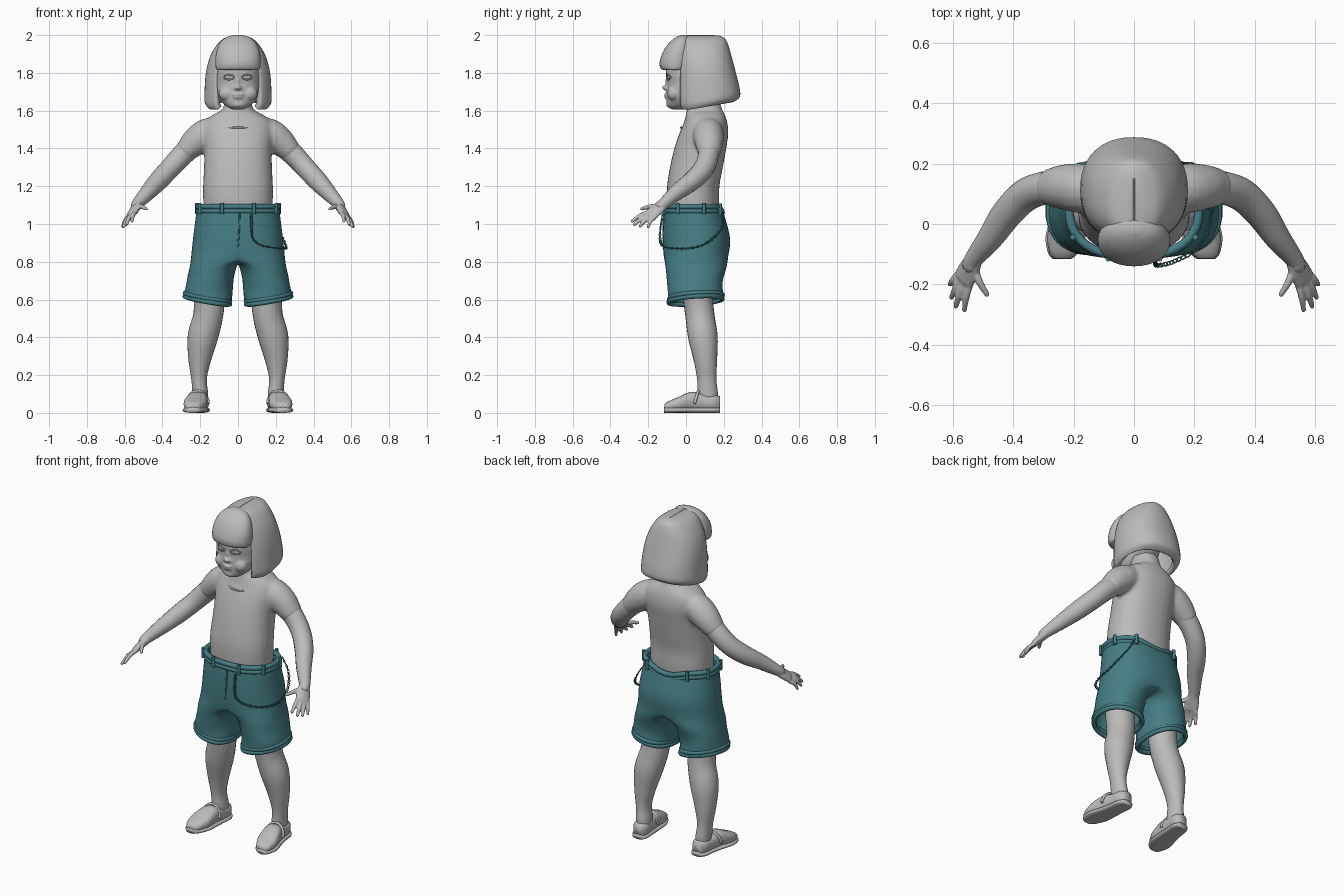
import bpy, bmesh, math
from mathutils import Vector as V

if "Cube" in bpy.data.objects:
    bpy.data.objects.remove(bpy.data.objects["Cube"])

def material(name, rgb):
    m = bpy.data.materials.new(name)
    m.diffuse_color = (*rgb, 1)
    m.use_nodes = True
    m.node_tree.nodes["Principled BSDF"].inputs["Base Color"].default_value = m.diffuse_color
    return m

GREY = material("light_grey", (0.5, 0.5, 0.5))
TEAL = material("teal", (0.06, 0.21, 0.235))
PI = math.pi

def finish(ob, mat, mirror=False, remesh=0, smooth=0):
    ob.data.materials.append(mat)
    if remesh:
        r = ob.modifiers.new("remesh", 'REMESH')
        r.mode, r.voxel_size, r.use_smooth_shade = 'VOXEL', remesh, True
        s = ob.modifiers.new("smooth", 'SMOOTH')
        s.factor, s.iterations = 0.5, smooth
    if mirror:
        ob.modifiers.new("mirror", 'MIRROR')
    return ob

def mesh(name, verts, faces):
    me = bpy.data.meshes.new(name)
    me.from_pydata([tuple(v) for v in verts], [], faces)
    bm = bmesh.new()
    bm.from_mesh(me)
    bmesh.ops.recalc_face_normals(bm, faces=bm.faces)
    bm.to_mesh(me)
    bm.free()
    me.polygons.foreach_set("use_smooth", [True] * len(me.polygons))
    ob = bpy.data.objects.new(name, me)
    bpy.context.collection.objects.link(ob)
    return ob

def spline(rows, k=4):
    """Catmull-Rom interpolation of tuples."""
    out = []
    for i in range(len(rows) - 1):
        a, b, c, d = (V(rows[min(max(j, 0), len(rows) - 1)]) for j in range(i - 1, i + 3))
        for s in range(k):
            t = s / k
            out.append(0.5 * (2 * b + (c - a) * t + (2 * a - 5 * b + 4 * c - d) * t * t
                              + (3 * b - a - 3 * c + d) * t ** 3))
    return out + [V(rows[-1])]

def power(v, e):
    return math.copysign(abs(v) ** e, v)

def loft(name, rings, caps=True):
    n = len(rings[0])
    faces = [(i * n + j, i * n + (j + 1) % n, (i + 1) * n + (j + 1) % n, (i + 1) * n + j)
             for i in range(len(rings) - 1) for j in range(n)]
    if caps:
        faces += [tuple(range(n)), tuple(range((len(rings) - 1) * n, len(rings) * n))]
    return mesh(name, [p for r in rings for p in r], faces)

def stack(name, rows, e=1.0, n=32, caps=True):
    """Horizontal sections: z, half width, front y, back y."""
    rings = []
    for z, rx, y0, y1 in spline(rows):
        rings.append([(rx * power(math.sin(2 * PI * j / n), e),
                       (y0 + y1) / 2 - (y1 - y0) / 2 * power(math.cos(2 * PI * j / n), e), z)
                      for j in range(n)])
    return loft(name, rings, caps)

def tube(name, pts, wide=(1, 0, 0), n=16, k=4):
    """Round-ended limb: x, y, z, radius along wide, other radius."""
    P = spline([tuple(p) for p in pts], k) if k > 1 else [V(p) for p in pts]
    rings = []
    for i, p in enumerate(P):
        d = (V(P[min(i + 1, len(P) - 1)][:3]) - V(P[max(i - 1, 0)][:3])).normalized()
        w = V(wide)
        w = (w - d * w.dot(d)).normalized()
        u = d.cross(w)
        ends = [(0, 1)]
        if i == 0:
            ends = [(-.98, .2), (-.8, .6), (-.45, .9), (0, 1)]
        elif i == len(P) - 1:
            ends = [(0, 1), (.45, .9), (.8, .6), (.98, .2)]
        for off, s in ends:
            c = V(p[:3]) + d * off * min(p[3], p[4])
            rings.append([c + w * p[3] * s * math.cos(2 * PI * j / n)
                          + u * p[4] * s * math.sin(2 * PI * j / n) for j in range(n)])
    return loft(name, rings)

def blob(name, loc, rad):
    bm = bmesh.new()
    bmesh.ops.create_uvsphere(bm, u_segments=20, v_segments=12, radius=1)
    verts = [V(loc) + V([v.co[i] * rad[i] for i in range(3)]) for v in bm.verts]
    faces = [tuple(v.index for v in f.verts) for f in bm.faces]
    bm.free()
    return mesh(name, verts, faces)

def wire(name, paths, r, closed=False):
    cu = bpy.data.curves.new(name, 'CURVE')
    cu.dimensions, cu.bevel_depth, cu.bevel_resolution, cu.use_fill_caps = '3D', r, 2, True
    for path in paths:
        s = cu.splines.new('POLY')
        s.points.add(len(path) - 1)
        for q, p in zip(s.points, path):
            q.co = (*p, 1)
        s.use_cyclic_u, s.use_smooth = closed, True
    ob = bpy.data.objects.new(name, cu)
    bpy.context.collection.objects.link(ob)
    return ob

def join(name, obs):
    with bpy.context.temp_override(active_object=obs[0], selected_editable_objects=obs):
        bpy.ops.object.join()
    obs[0].name = name
    return obs[0]

# Shirt with sleeves and neck, blended together
parts = [stack("trunk", [(1.0, .18, -.09, .165), (1.1, .184, -.1, .175), (1.2, .185, -.1, .177),
                         (1.3, .18, -.085, .195), (1.4, .18, -.062, .213), (1.48, .188, -.035, .224),
                         (1.54, .178, -.01, .218), (1.58, .13, .0, .205), (1.61, .08, .005, .19),
                         (1.68, .07, .01, .17)], .9)]
for s in (1, -1):
    parts.append(tube("sleeve", [(s * .1, .115, 1.505, .07, .07), (s * .17, .118, 1.475, .082, .082),
                                 (s * .225, .122, 1.435, .077, .077), (s * .262, .122, 1.4, .068, .065)],
                      (0, 1, 0)))
finish(join("shirt_and_neck", parts), GREY, remesh=.01, smooth=6)
collar = [(.115 * math.sin(a), .09 - .105 * math.cos(a) - .012 * math.cos(a / 2) ** 8,
           1.565 - .055 * math.cos(a / 2) ** 2) for a in [i * PI / 16 for i in range(32)]]
finish(wire("collar", [collar], .005, True), GREY)

# Arms and hands
finish(tube("arm", [(.2, .12, 1.45, .062, .062), (.29, .12, 1.37, .056, .058), (.36, .095, 1.295, .055, .054),
                    (.42, .035, 1.23, .052, .052), (.475, -.045, 1.17, .043, .043),
                    (.53, -.115, 1.11, .031, .031), (.54, -.135, 1.095, .03, .028)], (0, 1, 0)), GREY, True)
hand = [tube("palm", [(.53, -.12, 1.105, .03, .026), (.545, -.15, 1.08, .04, .022),
                      (.562, -.18, 1.055, .042, .018)], (.04, .03, -.03))]
for base, tip, r in (((.54, -.185, 1.067), (.562, -.285, 1.015), .0115),
                     ((.557, -.185, 1.055), (.59, -.272, .998), .012),
                     ((.572, -.178, 1.043), (.604, -.243, .988), .0115),
                     ((.583, -.165, 1.035), (.61, -.2, .985), .0105),
                     ((.53, -.14, 1.092), (.487, -.233, 1.08), .0125)):
    a, b = V(base), V(tip)
    m = (a + b) / 2 + V((.004, -.004, .006))
    hand.append(tube("finger", [(*a, r * 1.1, r * 1.1), (*m, r, r), (*b, r * .75, r * .75)], n=12))
finish(join("hand", hand), GREY, True, .005, 3)

# Legs
finish(tube("leg", [(.14, .055, .78, .09, .085), (.15, .06, .65, .085, .08), (.157, .073, .52, .079, .077),
                    (.187, .09, .4, .08, .078), (.203, .103, .28, .06, .062), (.206, .11, .18, .041, .051),
                    (.2, .115, .1, .042, .054), (.2, .115, .07, .04, .05)], n=24), GREY, True)

# Shoes: upper, sole and strap from sections along y
SHOE = [(-.115, .238, .026, .045), (-.095, .235, .045, .06), (-.045, .227, .061, .082), (0, .22, .058, .103),
        (.04, .213, .053, .112), (.1, .205, .048, .098), (.15, .2, .046, .096), (.18, .198, .03, .088)]
def shoe(name, bottom, grow, top=None):
    rings = []
    for y, cx, hw, t in spline(SHOE):
        t = top or t
        rings.append([(cx + (hw + grow) * power(math.cos(a), .75), y * (1 + grow),
                       (t + bottom) / 2 + (t - bottom) / 2 * power(math.sin(a), .75))
                      for a in [2 * PI * j / 20 for j in range(20)]])
    return finish(loft(name, rings), GREY, True)
shoe("shoe_upper", .012, 0)
shoe("shoe_sole", 0, .005, .03)
strap = [(.214 + .057 * math.cos(a), .045 + .02 * math.sin(a), .05 + .066 * math.sin(a))
         for a in [PI * j / 14 for j in range(15)]]
finish(wire("shoe_strap", [strap], .008), GREY, True)

# Shorts: half rings at the hips, full rings on the leg, mirrored
M, K = 16, 12
outer = [-PI / 2 + PI * j / M for j in range(M + 1)]
inner = [PI / 2 + PI * j / K for j in range(1, K)]
def hip(z, rx, cy, ry, a):
    dip = -.03 * max(0, math.sin(a)) ** 12 if z > 1.05 else 0
    return (max(0, rx * power(math.cos(a), .85)) if abs(math.cos(a)) > 1e-4 else 0,
            cy + ry * power(math.sin(a), .9), z + dip)
def cuff_point(z, cx, cy, rx, ry, a, fold=0):
    k = 1 + fold * math.sin(3 * a + 45 * z)
    x, y = rx * k * power(math.cos(a), .9), ry * k * power(math.sin(a), .9)
    tilt = min(1, (.8 - z) / .15)
    return (cx + x, cy + y, z + tilt * (.17 * x + .07 * y))
verts, faces = [], []
hips = [(1.1, .213, .04, .147), (1.05, .218, .043, .155), (.98, .227, .05, .168),
        (.91, .236, .058, .178), (.84, .243, .052, .168)]
for row in hips:
    verts += [hip(*row, a) for a in outer]
for i in range(len(hips) - 1):
    faces += [(i * (M + 1) + j, i * (M + 1) + j + 1, (i + 1) * (M + 1) + j + 1, (i + 1) * (M + 1) + j)
              for j in range(M)]
start, n = (len(hips) - 1) * (M + 1), M + K
z, rx, cy, ry = hips[-1]
verts += [(0, cy + ry * math.sin(a), z + .04 * math.cos(a)) for a in inner]
legs = [(.77, .132, .052, .117, .158), (.72, .143, .05, .117, .147), (.67, .152, .047, .118, .14),
        (.63, .156, .048, .121, .142), (.592, .159, .05, .12, .143)]
for row in legs:
    verts += [cuff_point(*row, a, .025) for a in outer + inner]
for i in range(len(legs)):
    b = start + i * n
    faces += [(b + j, b + (j + 1) % n, b + n + (j + 1) % n, b + n + j) for j in range(n)]
shorts = mesh("shorts", verts, faces)
finish(shorts, TEAL, True)
shorts.modifiers["mirror"].merge_threshold = .002
shorts.modifiers.new("cloth", 'SOLIDIFY').thickness = .01
shorts.modifiers["cloth"].offset = 0
shorts.modifiers.new("soften", 'SUBSURF').levels = 1
shorts.modifiers["soften"].render_levels = 1

# Rolled cuffs, waistband, belt loops and fly seam
ring = [2 * PI * j / 40 for j in range(40)]
for k, (dz, r) in enumerate(((.597, .013), (.615, .012))):
    finish(wire("cuff_roll", [[cuff_point(dz, .159, .05, .119, .141, a, .025) for a in ring]], r, True), TEAL, True)
for zz, r in ((1.092, .015), (1.068, .013)):
    finish(wire("waistband", [[hip(zz, .214, .041, .15, a) if math.cos(a) >= 0 else
                               (-hip(zz, .214, .041, .15, PI - a)[0], *hip(zz, .214, .041, .15, PI - a)[1:])
                               for a in ring]], r, True), TEAL)
loops = []
for a in (-1.25, -.5, .3, 1.0):
    loops.append([hip(zz, .226, .041, .163, a) for zz in (1.112, 1.085, 1.052)])
finish(wire("belt_loop", loops, .01), TEAL, True)
finish(wire("fly_seam", [[(.008, -.117, 1.06), (.006, -.121, .97), (0, -.12, .88)]], .005), TEAL)

# Hanging chain of alternating links
path = spline([(.07, -.125, 1.05), (.072, -.135, .98), (.08, -.137, .92), (.13, -.125, .885), (.21, -.08, .872),
               (.25, 0, .87), (.253, .08, .885), (.235, .15, .93), (.2, .195, .99), (.16, .195, 1.06)], 6)
links = []
for i in range(len(path) - 1):
    c, d = (path[i] + path[i + 1]) / 2, path[i + 1] - path[i]
    side = d.cross(V((0, 0, 1)) if i % 2 else V((c.x, c.y, .3))).normalized() * .006
    links.append([c + d * .6 * math.cos(t) + side * math.sin(t) for t in [PI * j / 5 for j in range(10)]])
finish(wire("chain", links, .0025, True), TEAL)

# Face
face = [stack("skull", [(1.607, .03, -.075, -.01), (1.622, .06, -.097, .03), (1.655, .093, -.103, .08),
                        (1.7, .113, -.104, .12), (1.75, .12, -.1, .15), (1.8, .12, -.106, .16),
                        (1.88, .11, -.095, .16), (1.94, .07, -.05, .13)], .95),
        blob("nose", (0, -.107, 1.722), (.017, .02, .014)), blob("bridge", (0, -.096, 1.75), (.011, .014, .035)),
        blob("upper_lip", (0, -.104, 1.686), (.03, .012, .007)),
        blob("lower_lip", (0, -.103, 1.671), (.026, .012, .007)), blob("chin", (0, -.085, 1.633), (.035, .02, .018))]
for s in (1, -1):
    face += [blob("cheek", (s * .058, -.062, 1.69), (.045, .038, .04)),
             blob("nostril", (s * .015, -.102, 1.718), (.01, .012, .009))]
finish(join("face", face), GREY, remesh=.006, smooth=3)
finish(blob("eye", (.048, -.084, 1.777), (.022, .014, .013)), GREY, True)
lids = [[(.048 + .026 * math.cos(t), -.097 + .01 * math.cos(t) + .004 * math.cos(t) ** 2,
          1.777 + s * .013 * math.sin(t)) for t in [PI * j / 10 for j in range(11)]] for s in (1, -1)]
finish(wire("eyelid", lids, .0035), GREY, True)

# Bob hair: shell open round the face, plus fringe
hair = stack("hair", [(1.607, .16, -.05, .25), (1.635, .177, -.062, .285), (1.7, .177, -.064, .283),
                      (1.8, .17, -.06, .264), (1.88, .15, -.058, .243), (1.94, .118, -.053, .226),
                      (1.98, .08, -.045, .208), (1.998, .03, -.015, .175)], .88, 48)
bm = bmesh.new()
bm.from_mesh(hair.data)
def opening(f):
    c = f.calc_center_median()
    return len(f.verts) > 4 and c.z < 1.7 or (c.y < 0 and abs(c.x) < .108 and c.z < 1.85)
bmesh.ops.delete(bm, geom=[f for f in bm.faces if opening(f)], context='FACES')
for v in bm.verts:
    v.co.z += .17 * max(0, v.co.y - .03) * max(0, (1.8 - v.co.z) / .19)
bm.to_mesh(hair.data)
bm.free()
finish(hair, GREY)
hair.modifiers.new("thickness", 'SOLIDIFY').thickness = .03
finish(stack("fringe", [(1.815, .11, -.122, .0), (1.825, .117, -.135, .02), (1.855, .12, -.14, .03),
                        (1.9, .117, -.127, .03), (1.95, .1, -.098, .03), (1.985, .068, -.06, .02),
                        (2.0, .025, -.03, .01)], .95), GREY)
finish(wire("parting", [[(0, y, 1.997) for y in (0, .05, .1, .15)]], .003), GREY)
